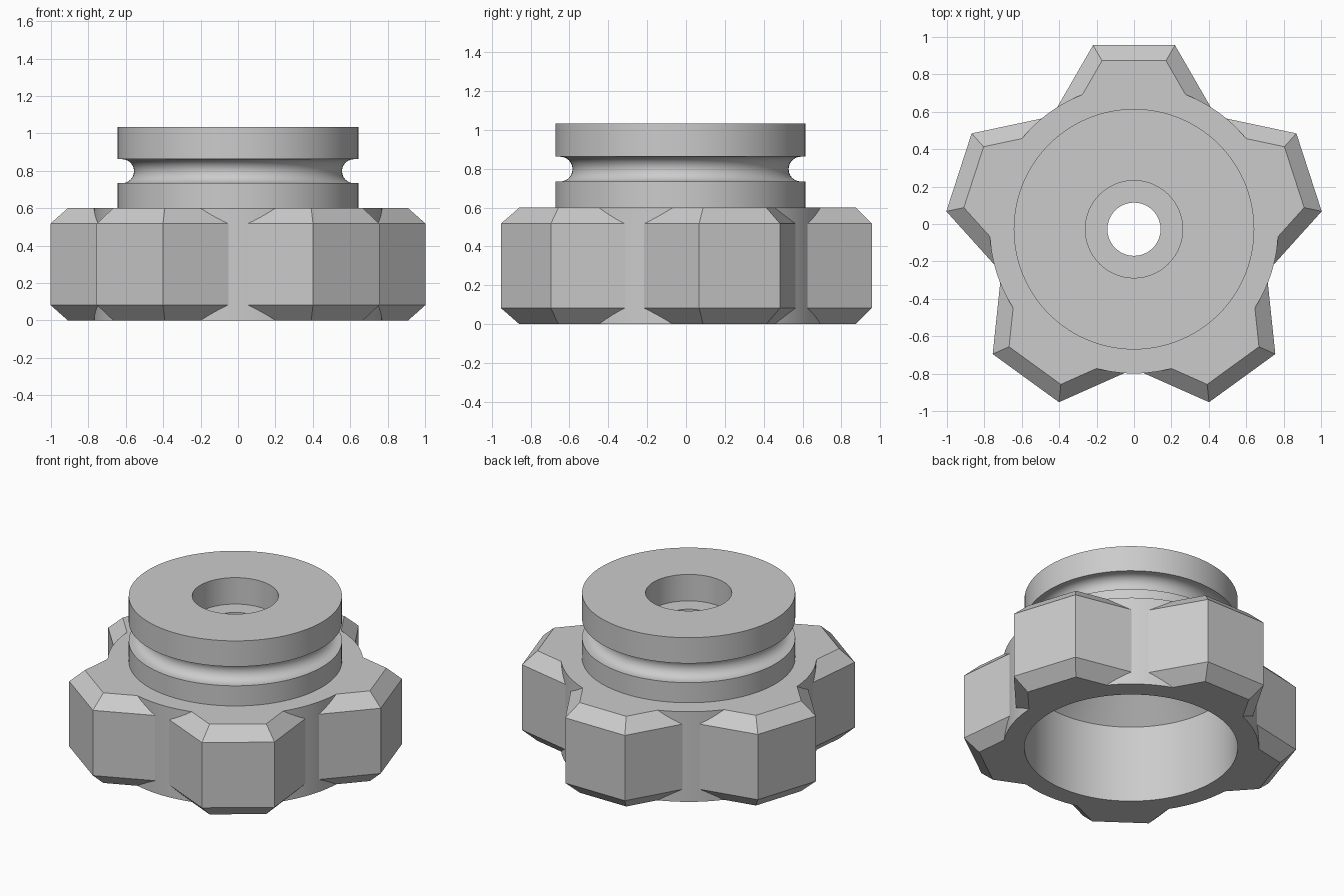
import bpy, bmesh, math

cube = bpy.data.objects.get("Cube")
if cube:
    bpy.data.objects.remove(cube, do_unlink=True)

CENTRE_Y = -0.028
GRIP_H, CHAMFER = 0.6, 0.083
LOBE_DIST, LOBE_HALF = 0.984, 0.219
LOBE_ROOT = 0.648
BORE = 0.643
SLANT = math.tan(math.radians(30))

grey = bpy.data.materials.new("plain grey")
grey.use_nodes = True
grey.diffuse_color = (0.6, 0.6, 0.6, 1)
grey.node_tree.nodes["Principled BSDF"].inputs["Base Color"].default_value = (0.6, 0.6, 0.6, 1)


def make_object(name, bm):
    bmesh.ops.recalc_face_normals(bm, faces=bm.faces)
    mesh = bpy.data.meshes.new(name)
    bm.to_mesh(mesh)
    bm.free()
    mesh.materials.append(grey)
    obj = bpy.data.objects.new(name, mesh)
    bpy.context.collection.objects.link(obj)
    obj.location.y = CENTRE_Y
    return obj


def lathe(name, profile, steps=120):
    """Revolve a closed (radius, height) profile around z."""
    bm = bmesh.new()
    rings = []
    for i in range(steps):
        a = math.tau * i / steps
        rings.append([bm.verts.new((r * math.cos(a), r * math.sin(a), z)) for r, z in profile])
    n = len(profile)
    for i in range(steps):
        a, b = rings[i], rings[(i + 1) % steps]
        for j in range(n):
            k = (j + 1) % n
            bm.faces.new((a[j], b[j], b[k], a[k]))
    return make_object(name, bm)


def lobe_outline(inset):
    """Outer part of a hexagon, cut off at the root of the lobe."""
    tip = LOBE_DIST - inset
    half = LOBE_HALF - inset * SLANT
    root = half + (tip - LOBE_ROOT) * SLANT
    return [(LOBE_ROOT, -root), (tip, -half), (tip, half), (LOBE_ROOT, root)]


# Body: hub, grooved neck, stepped hole above and wide bore with a coned end below
groove = [(0.62 - 0.064 * math.cos(t), 0.798 + 0.064 * math.sin(t))
          for t in [math.radians(-90 + 15 * i) for i in range(13)]]
profile = ([(BORE, 0), (0.771, 0), (0.771, GRIP_H), (BORE, GRIP_H), (BORE, 0.734)]
           + groove
           + [(BORE, 0.862), (BORE, 1.033), (0.26, 1.033), (0.26, 0.857),
              (0.142, 0.857), (0.142, 0.75), (0.408, 0.75), (BORE, 0.515)])
body = lathe("knob_body", profile)

# Five grip lobes with chamfered top and bottom edges
bm = bmesh.new()
for lobe in range(5):
    turn = math.radians(90 + 72 * lobe)
    c, s = math.cos(turn), math.sin(turn)
    rings = [[bm.verts.new((x * c - y * s, x * s + y * c, z)) for x, y in lobe_outline(inset)]
             for inset, z in ((CHAMFER, 0), (0, CHAMFER), (0, GRIP_H - CHAMFER), (CHAMFER, GRIP_H))]
    bm.faces.new(rings[0])
    bm.faces.new(rings[-1])
    for low, high in zip(rings, rings[1:]):
        for i in range(4):
            k = (i + 1) % 4
            bm.faces.new((low[i], low[k], high[k], high[i]))
lobes = make_object("grip_lobes", bm)

# Merge the lobes into the hub
union = body.modifiers.new("lobes", 'BOOLEAN')
union.operation = 'UNION'
union.solver = 'EXACT'
union.object = lobes
bpy.ops.object.select_all(action='DESELECT')
body.select_set(True)
bpy.context.view_layer.objects.active = body
bpy.ops.object.modifier_apply(modifier=union.name)
bpy.data.objects.remove(lobes, do_unlink=True)

# Smooth the turned surfaces, keep hard corners
bpy.ops.object.shade_smooth_by_angle(angle=math.radians(20))
